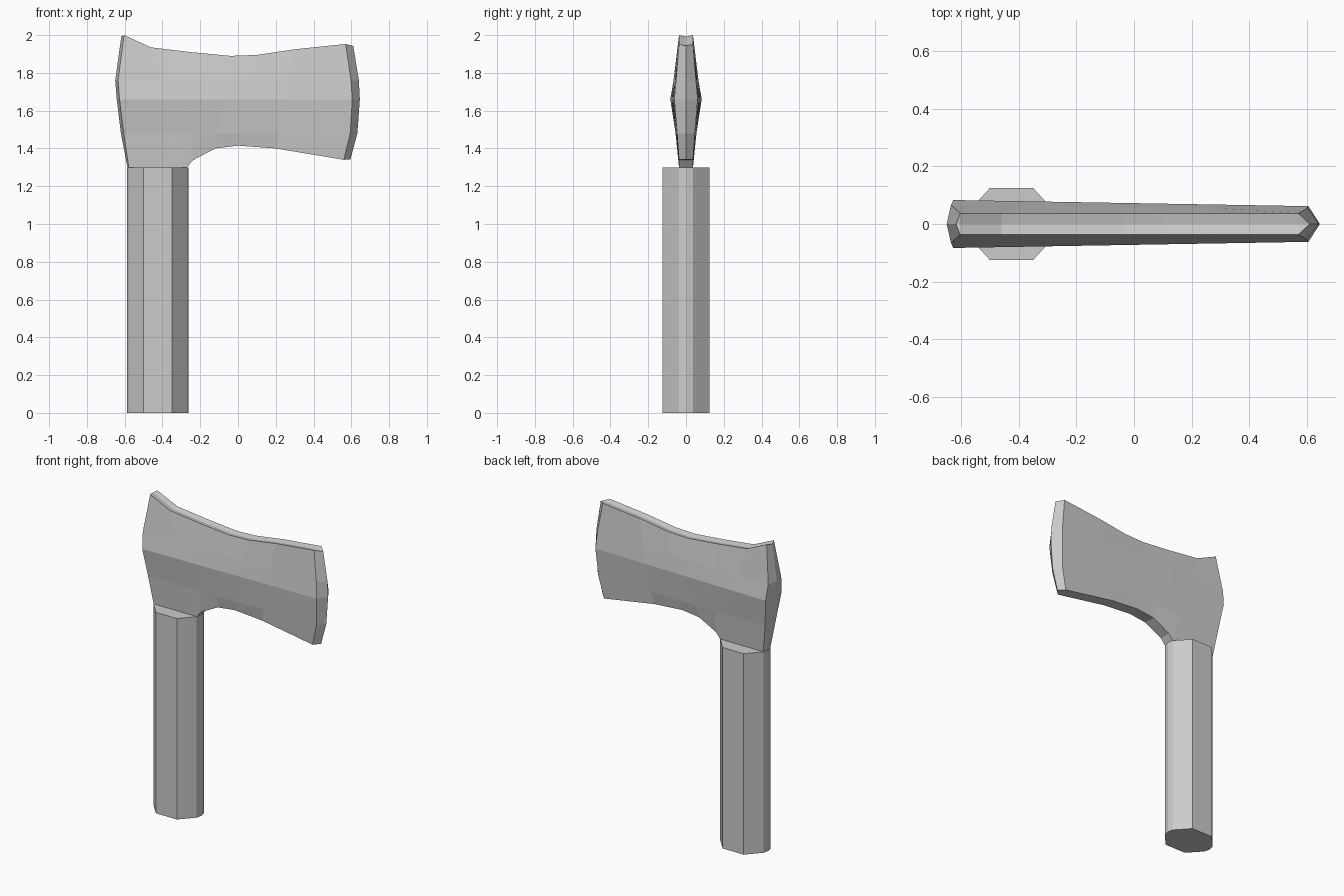
import bpy, bmesh

if "Cube" in bpy.data.objects:
    bpy.data.objects.remove(bpy.data.objects["Cube"])


def finish(name, bm):
    bmesh.ops.remove_doubles(bm, verts=bm.verts, dist=0.0005)
    bmesh.ops.recalc_face_normals(bm, faces=bm.faces)
    mesh = bpy.data.meshes.new(name)
    bm.to_mesh(mesh)
    bm.free()
    obj = bpy.data.objects.new(name, mesh)
    bpy.context.collection.objects.link(obj)
    return obj


# Handle: faceted prism
quarter = [(0.163, 0), (0.155, 0.037), (0.075, 0.125)]
half = quarter + [(-x, y) for x, y in reversed(quarter)]
outline = half + [(x, -y) for x, y in reversed(half[1:-1])]
bm = bmesh.new()
base = bm.faces.new([bm.verts.new((x - 0.425, y, 0)) for x, y in outline])
ext = bmesh.ops.extrude_face_region(bm, geom=[base], use_keep_orig=True)
for v in ext["geom"]:
    if isinstance(v, bmesh.types.BMVert):
        v.co.z = 1.3
finish("handle", bm)

# Head: ridged cross-sections lofted from the poll to the cutting edge
EDGE = 0.037
rows = [(1.48, 0.4), (1.66, 1.0), (1.76, 0.63)]   # height, share of ridge width
top = [(-0.46, 1.935), (-0.25, 1.91), (-0.04, 1.89), (0.1, 1.895), (0.3, 1.925)]
bottom = [(-0.27, 1.3), (-0.24, 1.337), (-0.12, 1.4), (0.0, 1.415), (0.2, 1.4)]


def side(xs, z_low, z_high):
    """Points of one column, bottom to top, as (x, z, ridge share)."""
    zs = [(z_low, 0)] + rows + [(z_high, 0)]
    return [(x, z, k) for x, (z, k) in zip(xs, zs)]


def body_column(t, b):
    zs = [b[1]] + [z for z, _ in rows] + [t[1]]
    xs = [b[0] + (t[0] - b[0]) * (z - b[1]) / (t[1] - b[1]) for z in zs]
    return side(xs, b[1], t[1])


def section(bm, column, flat=False):
    """Closed ring of a column; a flat one collapses to the centre plane."""
    pts = []
    for x, z, k in column:
        ridge = 0.083 - 0.021 * (x + 0.62) / 1.22
        pts.append((x, 0 if flat else EDGE + (ridge - EDGE) * k, z))
    groove = 0 if flat else 0.008
    xt, _, zt = pts[-1]
    xb, _, zb = pts[0]
    ring = pts + [(xt, 0, zt - groove)]
    ring += [(x, -y, z) for x, y, z in reversed(pts)] + [(xb, 0, zb)]
    return [bm.verts.new(p) for p in ring]


poll_ridge = side([-0.585, -0.62, -0.642, -0.65, -0.618], 1.3, 1.992)
poll = side([-0.578, -0.605, -0.627, -0.635, -0.603], 1.3, 2.0)
blade = side([0.56, 0.594, 0.605, 0.598, 0.57], 1.34, 1.953)
cutting_edge = side([0.595, 0.632, 0.645, 0.64, 0.61], 1.342, 1.943)

bm = bmesh.new()
rings = [section(bm, poll_ridge, True), section(bm, poll)]
rings += [section(bm, body_column(t, b)) for t, b in zip(top, bottom)]
rings += [section(bm, blade), section(bm, cutting_edge, True)]
for a, b in zip(rings, rings[1:]):
    n = len(a)
    for i in range(n):
        j = (i + 1) % n
        bm.faces.new((a[i], a[j], b[j], b[i]))
finish("axe_head", bm)
